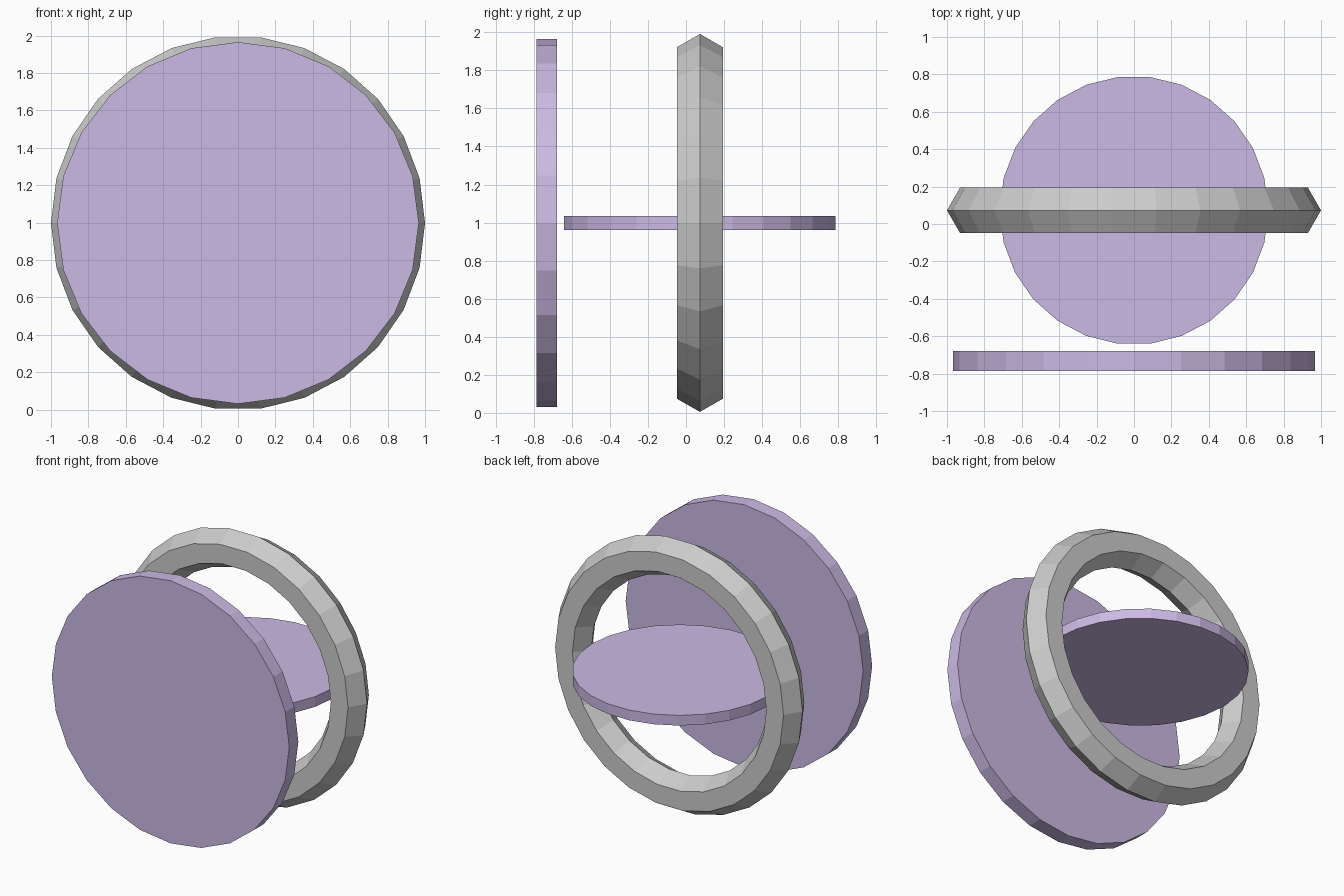
import bpy
from math import radians

if "Cube" in bpy.data.objects:
    bpy.data.objects.remove(bpy.data.objects["Cube"])

CENTRE_Z = 0.998
RING_Y = 0.073

lilac = bpy.data.materials.new("lilac")
lilac.diffuse_color = (0.60, 0.49, 0.78, 1.0)
lilac.use_nodes = True
lilac.node_tree.nodes["Principled BSDF"].inputs["Base Color"].default_value = lilac.diffuse_color


def disc(name, sides, radius, thickness, y, rotation):
    bpy.ops.mesh.primitive_cylinder_add(
        vertices=sides, radius=radius, depth=thickness,
        location=(0, y, CENTRE_Z), rotation=rotation)
    obj = bpy.context.object
    obj.name = name
    obj.data.materials.append(lilac)
    return obj


# Upright ring with a hexagonal cross-section
bpy.ops.mesh.primitive_torus_add(
    major_segments=26, minor_segments=6, major_radius=0.86, minor_radius=0.14,
    location=(0, RING_Y, CENTRE_Z), rotation=(radians(90), 0, 0))
bpy.context.object.name = "outer_ring"

# Flat disc lying across the inside of the ring
disc("inner_disc", 26, 0.718, 0.075, RING_Y, (0, 0, radians(90)))

# Upright cover disc in front of the ring
disc("front_cover", 24, 0.967, 0.106, -0.732, (radians(90), 0, 0))
